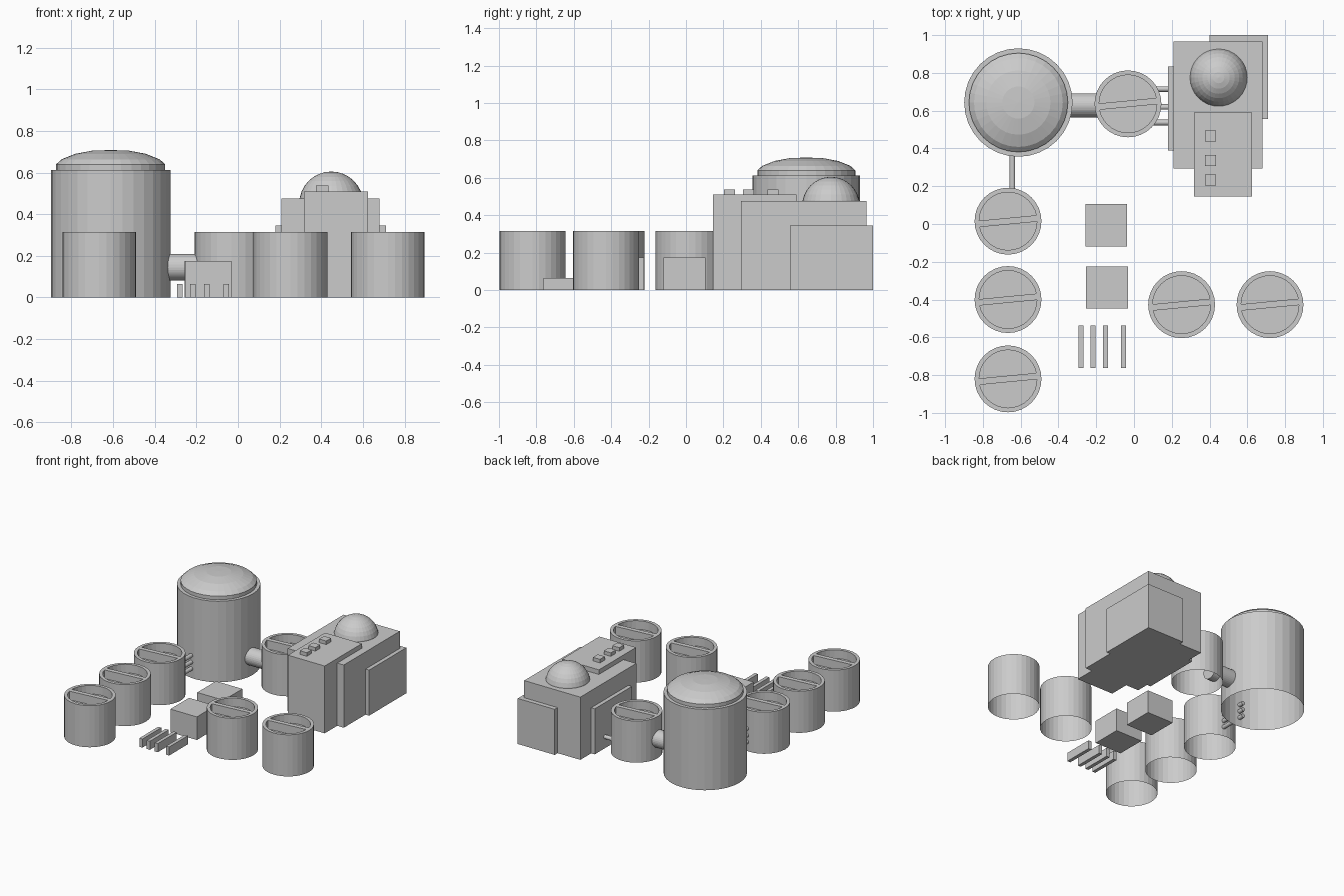
import bpy, bmesh, math
from mathutils import Matrix, Vector

if "Cube" in bpy.data.objects:
    bpy.data.objects.remove(bpy.data.objects["Cube"])


def finish(name, bm):
    mesh = bpy.data.meshes.new(name)
    bm.normal_update()
    bm.to_mesh(mesh)
    bm.free()
    ob = bpy.data.objects.new(name, mesh)
    bpy.context.collection.objects.link(ob)
    return ob


def box(name, x0, x1, y0, y1, z0, z1, turn=0.0):
    bm = bmesh.new()
    bmesh.ops.create_cube(bm, size=1)
    bmesh.ops.scale(bm, vec=(x1 - x0, y1 - y0, z1 - z0), verts=bm.verts)
    ob = finish(name, bm)
    ob.location = ((x0 + x1) / 2, (y0 + y1) / 2, (z0 + z1) / 2)
    ob.rotation_euler.z = turn
    return ob


def lathe(name, profile, x, y, sides=32):
    """Revolve an (r, z) profile round a vertical axis."""
    bm = bmesh.new()
    verts = [bm.verts.new((r, 0, z)) for r, z in profile]
    edges = [bm.edges.new(pair) for pair in zip(verts, verts[1:])]
    bmesh.ops.spin(bm, geom=verts + edges, cent=(0, 0, 0), axis=(0, 0, 1),
                   angle=math.tau, steps=sides, use_merge=False)
    bmesh.ops.remove_doubles(bm, verts=bm.verts, dist=1e-4)
    bmesh.ops.recalc_face_normals(bm, faces=bm.faces)
    ob = finish(name, bm)
    ob.location = (x, y, 0)
    return ob


def pipe(name, a, b, radius, sides=16):
    a, b = Vector(a), Vector(b)
    bm = bmesh.new()
    bmesh.ops.create_cone(bm, cap_ends=True, segments=sides, radius1=radius,
                          radius2=radius, depth=(b - a).length)
    ob = finish(name, bm)
    ob.rotation_euler = (b - a).to_track_quat('Z', 'Y').to_euler()
    ob.location = (a + b) / 2
    return ob


# Large storage tank, open underneath, with a domed lid
lathe("large_tank", [(0.287, 0), (0.287, 0.613), (0, 0.613)], -0.612, 0.643)
lid = [(0.262, 0.613), (0.262, 0.64), (0.235, 0.664), (0.17, 0.69),
       (0.085, 0.706), (0, 0.708)]
lathe("large_tank_lid", lid, -0.612, 0.643)

# Small open-topped tanks, each with a bridge bar across the basin
basin = [(0.177, 0), (0.177, 0.315), (0.153, 0.315), (0.153, 0.25), (0, 0.25)]
spots = [(-0.667, 0.015), (-0.667, -0.40), (-0.667, -0.82),
         (-0.032, 0.636), (0.252, -0.427), (0.72, -0.427)]
for i, (x, y) in enumerate(spots):
    lathe(f"small_tank_{i}", basin, x, y)
    box(f"tank_bridge_{i}", x - 0.154, x + 0.154, y - 0.017, y + 0.017,
        0.24, 0.315, math.radians(5.5))

# Main building and its stepped blocks
box("main_building", 0.21, 0.68, 0.295, 0.965, 0, 0.475)
box("front_block", 0.317, 0.625, 0.145, 0.59, 0, 0.51)
box("rear_block", 0.40, 0.71, 0.555, 1.0, 0, 0.345)
box("left_block", 0.18, 0.42, 0.39, 0.835, 0, 0.345)

# Roof dome and vents
bm = bmesh.new()
bmesh.ops.create_uvsphere(bm, u_segments=32, v_segments=16, radius=0.154)
finish("roof_dome", bm).location = (0.448, 0.775, 0.451)
for i, y in enumerate((0.465, 0.335, 0.233)):
    box(f"roof_vent_{i}", 0.375, 0.434, y - 0.029, y + 0.029, 0.48, 0.537)

# Connecting pipes
pipe("main_pipe", (-0.40, 0.628, 0.145), (-0.15, 0.628, 0.145), 0.064, 32)
for i, y in enumerate((0.714, 0.62, 0.537)):
    pipe(f"building_pipe_{i}", (0.08, y, 0.088), (0.25, y, 0.088), 0.015)
for i, z in enumerate((0.17, 0.12, 0.07)):
    pipe(f"tank_pipe_{i}", (-0.644, 0.15, z), (-0.644, 0.40, z), 0.015)

# Yard crates and low slats
box("crate_rear", -0.258, -0.037, -0.12, 0.105, 0, 0.175)
box("crate_front", -0.254, -0.032, -0.447, -0.224, 0, 0.175)
for i, x in enumerate((-0.28, -0.218, -0.151, -0.056)):
    box(f"yard_slat_{i}", x - 0.013, x + 0.013, -0.763, -0.537, 0, 0.065)
